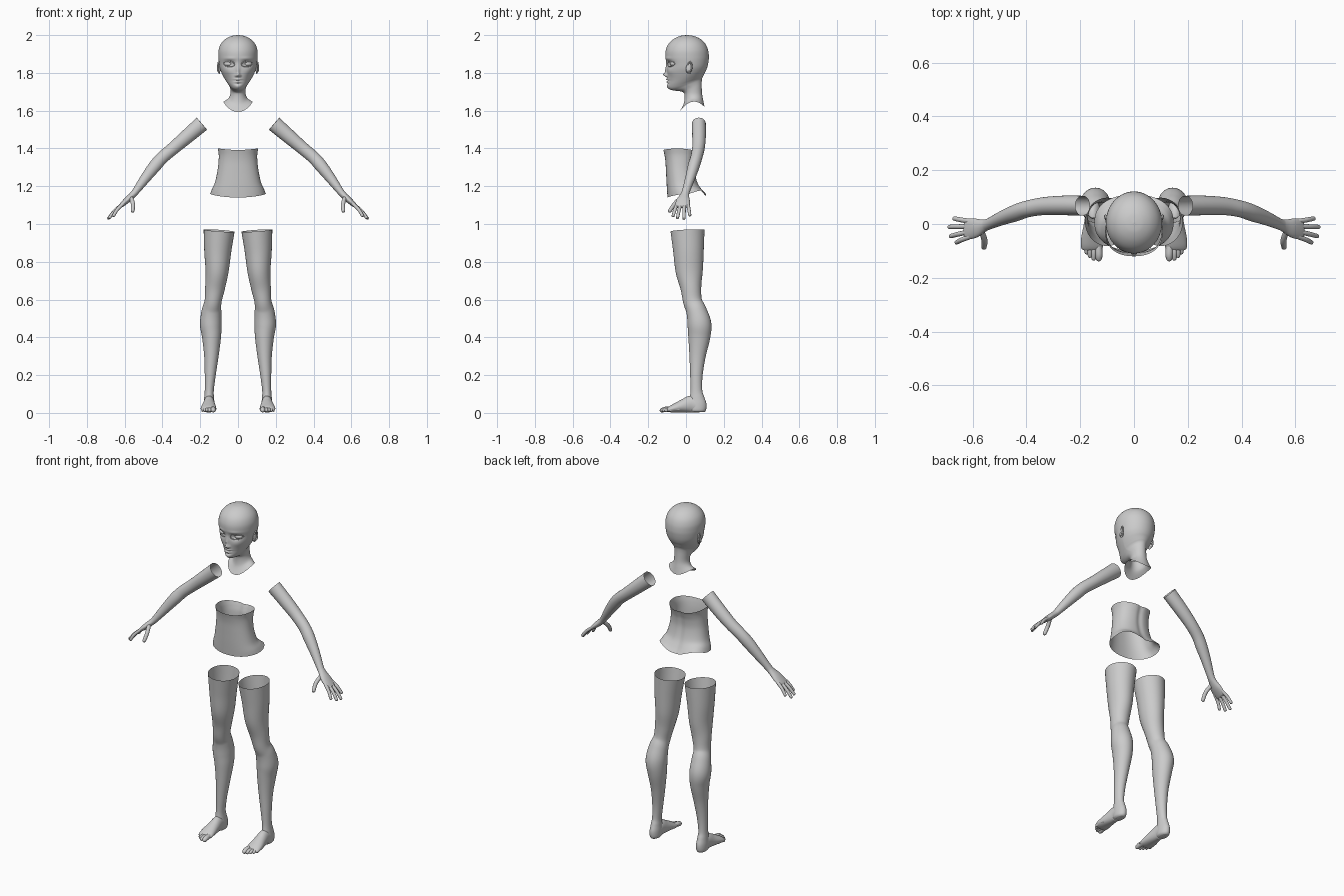
import bpy, bmesh, math
from math import sin, cos, pi, exp, sqrt
from mathutils import Vector


def smooth(rows, steps):
    """Catmull-Rom interpolation through rows of numbers."""
    out = []
    for i in range(len(rows) - 1):
        p0, p1, p2, p3 = (rows[max(i - 1, 0)], rows[i], rows[i + 1], rows[min(i + 2, len(rows) - 1)])
        for k in range(steps):
            t = k / steps
            out.append([0.5 * (2 * b + (c - a) * t + (2 * a - 5 * b + 4 * c - d) * t * t
                               + (3 * b - a - 3 * c + d) * t ** 3)
                        for a, b, c, d in zip(p0, p1, p2, p3)])
    out.append(list(rows[-1]))
    return out


def skin(bm, rings, cap=False):
    """Bridge rings of points into one sheet."""
    vs = [[bm.verts.new(p) for p in r] for r in rings]
    n = len(vs[0])
    for a, b in zip(vs, vs[1:]):
        for j in range(n):
            bm.faces.new((a[j], a[(j + 1) % n], b[(j + 1) % n], b[j]))
    if cap:
        bm.faces.new(vs[-1])


def tube(bm, rows, axis=(0, 1, 0), seg=32, steps=6, side=1):
    """Elliptical tube; rows are x, y, z, radius along axis, radius across."""
    rows = smooth(rows, steps)
    pts = [Vector(r[:3]) for r in rows]
    rings = []
    for i, r in enumerate(rows):
        t = (pts[min(i + 1, len(pts) - 1)] - pts[max(i - 1, 0)]).normalized()
        u = Vector(axis)
        u = (u - t * u.dot(t)).normalized()
        v = t.cross(u)
        ring = [pts[i] + u * (r[3] * cos(2 * pi * j / seg)) + v * (r[4] * sin(2 * pi * j / seg))
                for j in range(seg)]
        rings.append([(p.x * side, p.y, max(p.z, 0)) for p in ring])
    skin(bm, rings, True)


def digit(bm, base, mid, tip, r, side, axis=(0, 1, 0)):
    """Finger or toe with a rounded tip."""
    b, m, t = Vector(base), Vector(mid), Vector(tip)
    d = (t - m).normalized()
    rows = [(*b, r, r), (*m, r, r), (*(t - d * r), r * .9, r * .9),
            (*(t - d * r * .3), r * .62, r * .62), (*t, r * .1, r * .1)]
    tube(bm, rows, axis, 14, 4, side)


def finish(bm, name):
    bmesh.ops.recalc_face_normals(bm, faces=bm.faces)
    me = bpy.data.meshes.new(name)
    bm.to_mesh(me)
    bm.free()
    for p in me.polygons:
        p.use_smooth = True
    ob = bpy.data.objects.new(name, me)
    bpy.context.collection.objects.link(ob)
    return ob


# Head and neck: front z, back z, front y, back y, half width, side lift, front taper
head = [
    (1.593, 1.62, -.035, .098, .076, .04, 0), (1.637, 1.655, -.012, .091, .052, .018, 0),
    (1.683, 1.69, -.008, .085, .041, 0, 0), (1.700, 1.735, -.02, .083, .041, 0, 0),
    (1.706, 1.762, -.06, .084, .047, 0, .15), (1.713, 1.775, -.086, .087, .054, 0, .2),
    (1.73, 1.785, -.096, .092, .064, 0, .2), (1.755, 1.80, -.096, .099, .076, 0, .15),
    (1.785, 1.815, -.099, .107, .087, 0, .1), (1.815, 1.835, -.101, .114, .096, 0, .04),
    (1.85, 1.86, -.103, .119, .101, 0, 0), (1.885, 1.885, -.109, .121, .104, 0, 0),
    (1.92, 1.92, -.107, .117, .103, 0, 0), (1.953, 1.953, -.093, .103, .091, 0, 0),
    (1.979, 1.979, -.066, .077, .067, 0, 0), (1.995, 1.995, -.032, .042, .035, 0, 0),
    (2.0, 2.0, .003, .007, .002, 0, 0)]

# Face relief: x, z, width, height, amount forward
relief = [
    (0, 1.789, .010, .010, .019), (0, 1.808, .009, .018, .009), (0, 1.835, .011, .02, .004),
    (.011, 1.785, .006, .006, .007), (0, 1.766, .017, .005, .008), (0, 1.752, .015, .006, .009),
    (0, 1.7595, .022, .0025, -.005), (0, 1.728, .02, .012, .006), (0, 1.742, .016, .004, -.003),
    (.046, 1.848, .026, .016, -.013), (.045, 1.876, .03, .008, .003), (.055, 1.805, .025, .02, .004)]


def forward(x, z):
    return sum(a * exp(-((abs(x) - x0) / sx) ** 2 - ((z - z0) / sz) ** 2)
               for x0, z0, sx, sz, a in relief)


bm = bmesh.new()
rings = []
SEG = 160
for zf, zb, yf, yb, w, lift, taper in smooth(head, 8):
    ring = []
    for j in range(SEG):
        a = 2 * pi * j / SEG
        f = max(cos(a), 0)
        x = w * sin(a) * (1 - taper * f)
        y = (yf + yb) / 2 + (yf - yb) / 2 * cos(a)
        z = (zf + zb) / 2 + (zf - zb) / 2 * cos(a) + lift * sin(a) ** 2
        if z > 1.705:
            y -= forward(x, z) * min(1, f * 3)
        ring.append((x, y, z))
    rings.append(ring)
skin(bm, rings, True)
finish(bm, "head")

# Eyes, lids and ears
for s, name in ((1, "left"), (-1, "right")):
    bm = bmesh.new()
    bmesh.ops.create_uvsphere(bm, u_segments=32, v_segments=20, radius=1)
    for v in bm.verts:
        v.co = (s * (.047 + v.co.x * .028), -.061 + v.co.y * .024, 1.848 + v.co.z * .017)
    finish(bm, name + "_eye")

    bm = bmesh.new()
    rings = []
    for i in range(48):
        a = 2 * pi * (i % 48) / 48
        x, z = .047 + .03 * cos(a), 1.848 + .002 * cos(a) + .0145 * sin(a)
        y = .009 - .111 * sqrt(1 - (x / .103) ** 2) + .005
        rings.append([(s * (x + .003 * cos(b) * cos(a)), y + .0035 * sin(b),
                       z + .003 * cos(b) * sin(a)) for b in (k * pi / 4 for k in range(8))])
    skin(bm, rings + rings[:1])
    bmesh.ops.remove_doubles(bm, verts=bm.verts, dist=1e-5)
    finish(bm, name + "_eyelid")

    bm = bmesh.new()
    rings = []
    for i in range(33):
        a = 2 * pi * i / 32
        rings.append([(s * (.102 + .004 * cos(a) + .005 * sin(b)),
                       .017 + (.013 + .004 * cos(b)) * cos(a) + .005 * sin(a),
                       1.824 + (.026 + .002 * sin(a) * 4 + .004 * cos(b)) * sin(a))
                      for b in (k * pi / 5 for k in range(10))])
    skin(bm, rings)
    bmesh.ops.remove_doubles(bm, verts=bm.verts, dist=1e-5)
    ball = bmesh.ops.create_uvsphere(bm, u_segments=20, v_segments=12, radius=1)
    for v in ball["verts"]:
        v.co = (s * (.099 + v.co.x * .006), .015 + v.co.y * .015, 1.822 + v.co.z * .028)
    finish(bm, name + "_ear")

# Torso: front z, back z, front y, back y, half width, side lift, back-side lift
torso = [
    (1.14, 1.15, -.098, .109, .147, .015, .02), (1.17, 1.178, -.1, .086, .138, .01, .012),
    (1.22, 1.22, -.103, .062, .122, 0, 0), (1.28, 1.28, -.106, .047, .109, 0, 0),
    (1.33, 1.33, -.109, .048, .103, 0, 0), (1.365, 1.362, -.114, .056, .102, .004, 0),
    (1.392, 1.383, -.12, .064, .107, .012, 0)]
bm = bmesh.new()
rings = []
for zf, zb, yf, yb, w, lift, hip in smooth(torso, 6):
    ring = []
    for j in range(96):
        a = 2 * pi * j / 96
        c, d = cos(a), sin(a)
        q = (abs(c) ** 2.3 + abs(d) ** 2.3) ** (-1 / 2.3)
        y = (yf + yb) / 2 + (yf - yb) / 2 * c * q
        y -= .006 * exp(-(d / .15) ** 2) if c < 0 else 0
        z = (zf + zb) / 2 + (zf - zb) / 2 * c + lift * d * d
        z += hip * sin(2 * a) ** 2 if c < 0 else 0
        ring.append((w * d * q, y, z))
    rings.append(ring)
skin(bm, rings)
finish(bm, "torso")

arm = [
    (.191, .068, 1.531, .037, .042), (.27, .069, 1.463, .036, .038), (.34, .066, 1.403, .033, .034),
    (.40, .055, 1.352, .031, .033), (.44, .041, 1.307, .031, .033), (.49, .022, 1.243, .026, .027),
    (.54, 0, 1.175, .021, .019), (.56, -.007, 1.152, .024, .017), (.59, -.015, 1.124, .036, .016),
    (.62, -.019, 1.097, .038, .011), (.629, -.019, 1.089, .03, .007), (.631, -.019, 1.087, .002, .001)]
fingers = [(-.047, (.663, -.07, 1.037)), (-.028, (.685, -.046, 1.028)),
           (-.009, (.69, -.011, 1.024)), (.010, (.672, .021, 1.042))]
leg = [
    (.10, .008, .965, .09, .082), (.107, .013, .86, .081, .072), (.111, .017, .75, .072, .061),
    (.122, .026, .66, .055, .052), (.132, .035, .59, .05, .045), (.14, .055, .54, .054, .052),
    (.144, .071, .47, .063, .057), (.14, .07, .40, .058, .05), (.141, .061, .30, .043, .038),
    (.147, .055, .20, .033, .029), (.152, .055, .12, .031, .024), (.153, .058, .08, .039, .026),
    (.153, .061, .045, .047, .029), (.153, .062, .015, .044, .028), (.153, .062, .004, .034, .02)]
foot = [
    (.153, .095, .03, .02, .02), (.153, .07, .035, .028, .034), (.153, .03, .046, .029, .045),
    (.154, -.01, .038, .034, .036), (.156, -.05, .028, .04, .026), (.156, -.08, .02, .041, .018),
    (.156, -.096, .015, .034, .01), (.156, -.1, .014, .004, .002)]
toes = [(.131, -.139, .014), (.150, -.136, .010), (.164, -.126, .009), (.176, -.113, .009), (.187, -.096, .008)]

for s, name in ((1, "left"), (-1, "right")):
    # Arm with hand
    bm = bmesh.new()
    tube(bm, arm, side=s)
    for y, tip in fingers:
        base = Vector((.608, y, 1.107))
        digit(bm, base, base.lerp(Vector(tip), .5) + Vector((.004, 0, .004)), tip, .009, s)
    digit(bm, (.568, -.024, 1.142), (.556, -.06, 1.107), (.558, -.091, 1.062), .011, s, (1, 0, 0))
    finish(bm, name + "_arm")
    # Leg with foot
    bm = bmesh.new()
    tube(bm, leg, seg=48, side=s)
    tube(bm, foot, axis=(1, 0, 0), side=s)
    for x, y, r in toes:
        digit(bm, (x * .9 + .0156, y + .06, .02), (x, y + .03, .019), (x, y, .011), r, s, (1, 0, 0))
    finish(bm, name + "_leg")
